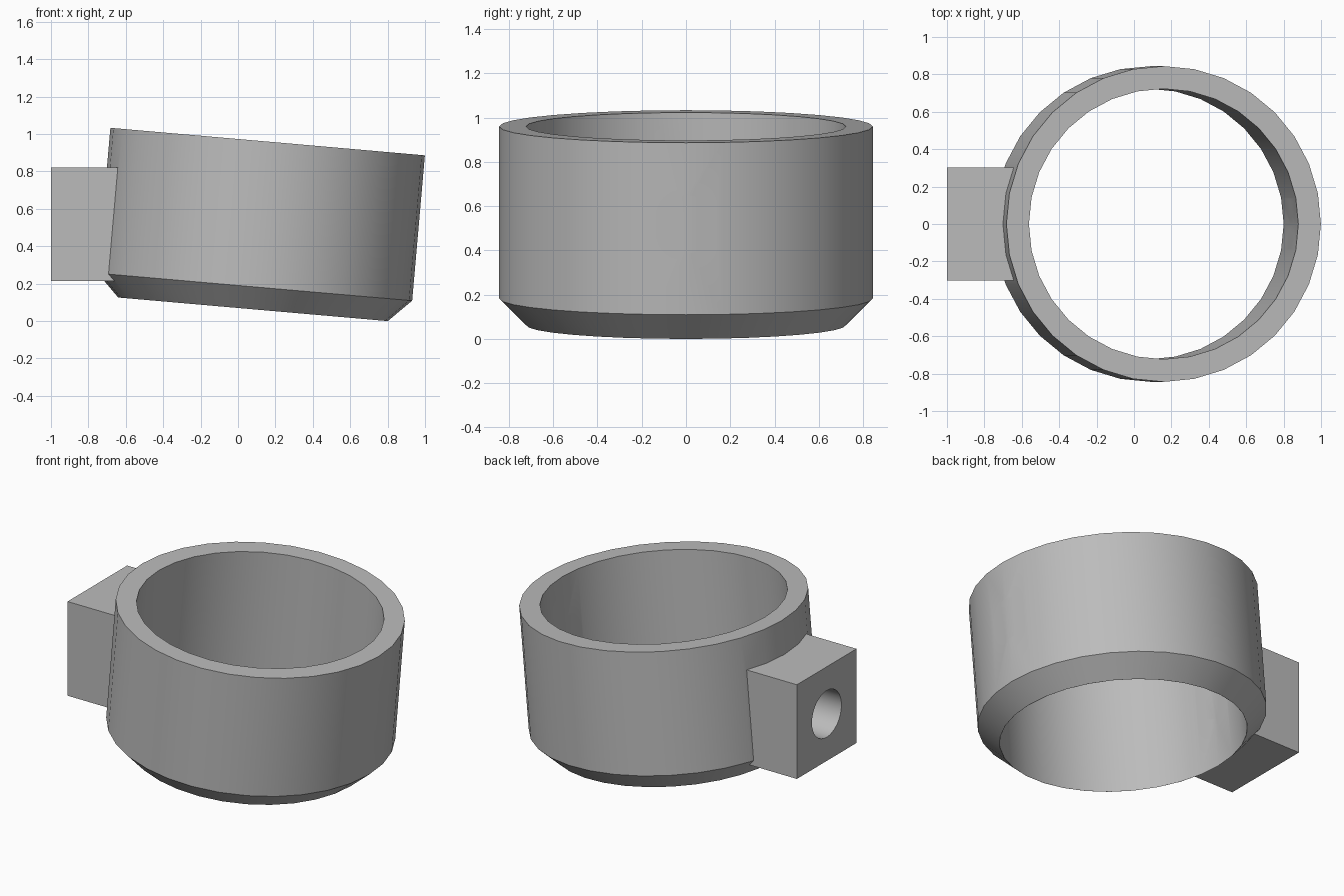
import bpy
import bmesh
from math import radians, pi
from mathutils import Matrix, Vector

default = bpy.data.objects.get("Cube")
if default:
    bpy.data.objects.remove(default, do_unlink=True)

grey = bpy.data.materials.new("mid grey")
grey.use_nodes = True
grey.diffuse_color = (0.5, 0.5, 0.5, 1)
grey.node_tree.nodes["Principled BSDF"].inputs["Base Color"].default_value = (0.5, 0.5, 0.5, 1)

SIDES = 32
OUTER, INNER = 0.844, 0.723
HEIGHT, CHAMFER = 0.9, 0.12
HOLE_Z = 0.5175
TILT = Matrix.Translation((0.08, 0, 0.063)) @ Matrix.Rotation(radians(5), 4, 'Y')


def add_object(name, bm, matrix=Matrix.Identity(4)):
    bm.transform(matrix)
    bmesh.ops.recalc_face_normals(bm, faces=bm.faces)
    mesh = bpy.data.meshes.new(name)
    bm.to_mesh(mesh)
    bm.free()
    mesh.materials.append(grey)
    obj = bpy.data.objects.new(name, mesh)
    bpy.context.collection.objects.link(obj)
    return obj


def rod(name, radius, start, end, matrix):
    """Cylinder along local z between start and end."""
    bm = bmesh.new()
    bmesh.ops.create_cone(bm, cap_ends=True, segments=SIDES, radius1=radius, radius2=radius,
                          depth=end - start,
                          matrix=Matrix.Translation((0, 0, (start + end) / 2)))
    return add_object(name, bm, matrix)


def x_rod(name, radius, x0, x1):
    """Horizontal cylinder on the bolt axis."""
    return rod(name, radius, x0, x1,
               Matrix.Translation((0, 0, HOLE_Z)) @ Matrix.Rotation(pi / 2, 4, 'Y'))


def combine(target, tool, operation):
    mod = target.modifiers.new(tool.name, 'BOOLEAN')
    mod.operation = operation
    mod.solver = 'EXACT'
    mod.object = tool
    bpy.context.view_layer.objects.active = target
    bpy.ops.object.modifier_apply(modifier=mod.name)
    bpy.data.objects.remove(tool, do_unlink=True)


# Tilted collar, with the chamfer extruded up into the straight wall
bm = bmesh.new()
bmesh.ops.create_cone(bm, cap_ends=True, segments=SIDES, radius1=INNER + 0.0005, radius2=OUTER,
                      depth=CHAMFER, matrix=Matrix.Translation((0, 0, CHAMFER / 2)))
top = max(bm.faces, key=lambda f: f.calc_center_median().z)
wall = bmesh.ops.extrude_face_region(bm, geom=[top])
bmesh.ops.translate(bm, vec=Vector((0, 0, HEIGHT - CHAMFER)),
                    verts=[v for v in wall["geom"] if isinstance(v, bmesh.types.BMVert)])
if top.is_valid:
    bmesh.ops.delete(bm, geom=[top], context='FACES_ONLY')
collar = add_object("collar_with_mounting_block", bm, TILT)

# Upright mounting block on the side
bm = bmesh.new()
bmesh.ops.create_cube(bm, size=1, matrix=Matrix.Translation((-0.7, 0, HOLE_Z))
                      @ Matrix.Diagonal((0.6, 0.605, 0.605, 1)))
combine(collar, add_object("mounting_block", bm), 'UNION')

# Main bore, then the stepped bolt hole
combine(collar, rod("bore", INNER, -0.3, 1.3, TILT), 'DIFFERENCE')
combine(collar, x_rod("bolt_hole", 0.133, -0.72, 1.2), 'DIFFERENCE')
combine(collar, x_rod("narrow_hole", 0.085, -0.9, -0.5), 'DIFFERENCE')
combine(collar, x_rod("counterbore", 0.15, -1.2, -0.78), 'DIFFERENCE')

# Smooth the round walls, keeping edges sharp
bpy.ops.object.select_all(action='DESELECT')
collar.select_set(True)
bpy.context.view_layer.objects.active = collar
bpy.ops.object.shade_smooth_by_angle(angle=radians(30))
